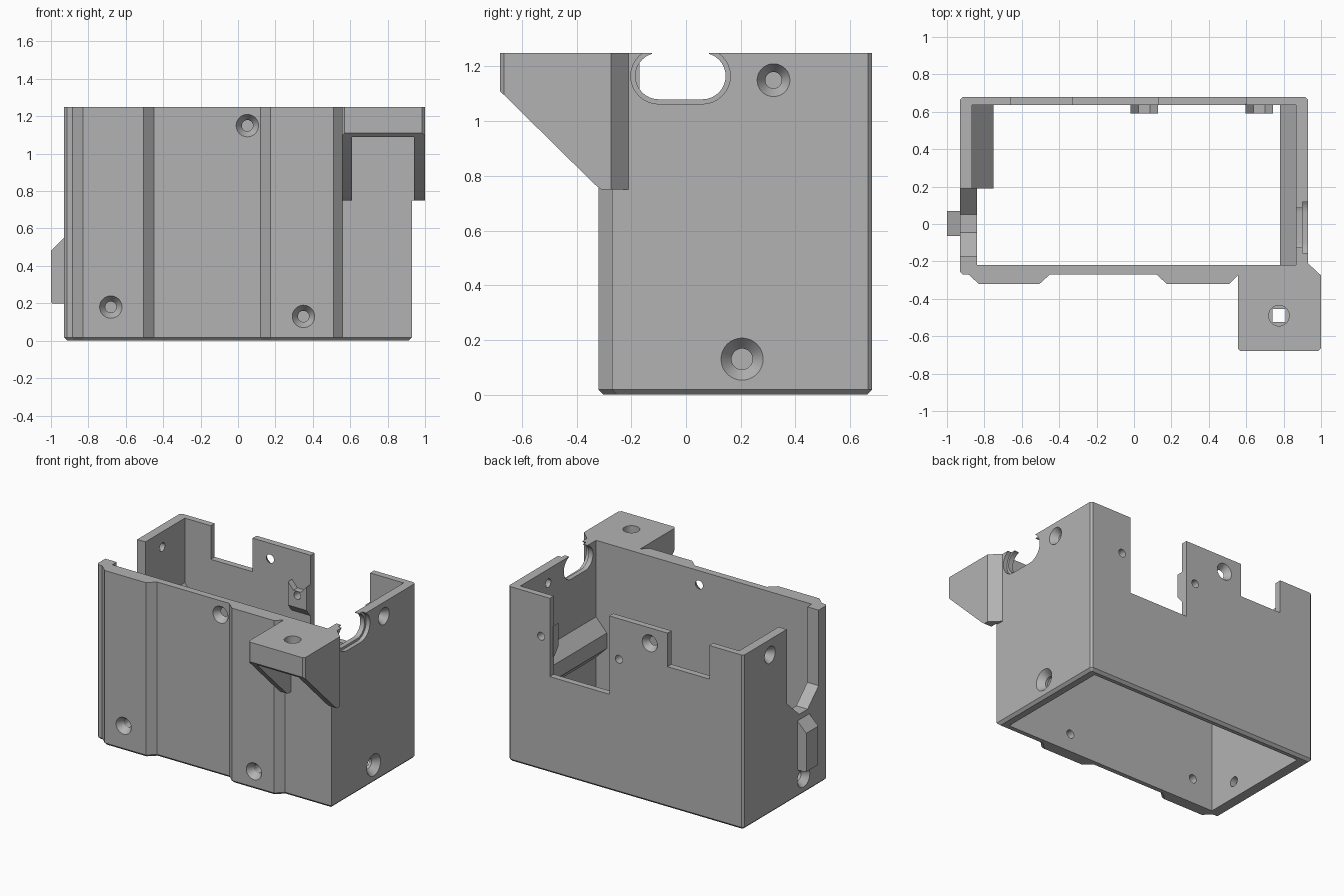
import bpy, bmesh, math
from mathutils import Matrix, Vector

cube = bpy.data.objects.get("Cube")
if cube:
    bpy.data.objects.remove(cube)

grey = bpy.data.materials.new("plain_grey")
grey.use_nodes = True
COLOUR = (0.45, 0.45, 0.45, 1)
grey.diffuse_color = COLOUR
grey.node_tree.nodes["Principled BSDF"].inputs["Base Color"].default_value = COLOUR

TOP = 1.25


def finish(name, bm):
    bmesh.ops.recalc_face_normals(bm, faces=bm.faces)
    mesh = bpy.data.meshes.new(name)
    bm.to_mesh(mesh)
    bm.free()
    mesh.materials.append(grey)
    ob = bpy.data.objects.new(name, mesh)
    bpy.context.scene.collection.objects.link(ob)
    return ob


def prism(name, pts, axis, lo, hi, chamfer=0):
    """Extrude a 2D outline along an axis: x takes (y, z), y takes (x, z), z takes (x, y)."""
    place = {"x": lambda a, b, t: (t, a, b),
             "y": lambda a, b, t: (a, t, b),
             "z": lambda a, b, t: (a, b, t)}[axis]
    bm = bmesh.new()
    base = bm.faces.new([bm.verts.new(place(a, b, lo)) for a, b in pts])
    rim = list(base.edges)
    ext = bmesh.ops.extrude_face_region(bm, geom=[base], use_keep_orig=True)
    shift = Vector(place(0, 0, hi - lo))
    bmesh.ops.translate(bm, verts=[v for v in ext["geom"] if isinstance(v, bmesh.types.BMVert)], vec=shift)
    bmesh.ops.recalc_face_normals(bm, faces=bm.faces)
    if chamfer:
        bmesh.ops.bevel(bm, geom=rim, offset=chamfer, segments=1, affect="EDGES")
    return finish(name, bm)


def box(name, x, y, z):
    return prism(name, [(x[0], y[0]), (x[1], y[0]), (x[1], y[1]), (x[0], y[1])], "z", *z)


def screw_hole(pos, inward, r_out, r_in):
    """Countersunk cutter: a cone at the surface, then a narrow shaft."""
    profile = [(r_out, -0.02), (r_out, 0), (r_in, 0.045), (r_in, 0.16)]
    bm = bmesh.new()
    n = 32
    rings = [[bm.verts.new((r * math.cos(math.tau * i / n), r * math.sin(math.tau * i / n), d))
              for i in range(n)] for r, d in profile]
    for a, b in zip(rings, rings[1:]):
        for i in range(n):
            j = (i + 1) % n
            bm.faces.new((a[i], a[j], b[j], b[i]))
    bm.faces.new(rings[0])
    bm.faces.new(rings[-1])
    turn = Vector(inward).to_track_quat("Z", "Y").to_matrix().to_4x4()
    bm.transform(Matrix.Translation(pos) @ turn)
    return finish("hole_cutter", bm)


def carve(ob, cutters, operation="DIFFERENCE"):
    for c in cutters:
        c.hide_render = True
        m = ob.modifiers.new("carve", "BOOLEAN")
        m.operation, m.object, m.solver = operation, c, "EXACT"
    bpy.context.view_layer.update()
    dg = bpy.context.evaluated_depsgraph_get()
    mesh = bpy.data.meshes.new_from_object(ob.evaluated_get(dg))
    ob.modifiers.clear()
    ob.data = mesh
    for c in cutters:
        bpy.data.objects.remove(c)


def stadium(r):
    """Rounded slot outline in (y, z)."""
    out = []
    for cy, start in ((0.06, -90), (-0.1, 90)):
        for i in range(17):
            a = math.radians(start + i * 180 / 16)
            out.append((cy + r * math.cos(a), 1.165 + r * math.sin(a)))
    return out


# Enclosure body with raised front panels
outline = [(-0.915, 0.68), (-0.93, 0.665), (-0.93, -0.255), (-0.915, -0.27), (-0.885, -0.27),
           (-0.83, -0.32), (-0.505, -0.32), (-0.45, -0.27), (0.12, -0.27), (0.175, -0.32),
           (0.51, -0.32), (0.56, -0.27), (0.93, -0.27), (0.93, 0.665), (0.915, 0.68)]
body = prism("enclosure_body", outline, "z", 0, TOP, chamfer=0.018)

cutters = [
    box("cavity", (-0.84, 0.865), (-0.22, 0.635), (-0.1, 1.4)),
    box("upper_recess", (-0.865, -0.8), (0.19, 0.635), (0.6, 1.4)),
    box("shallow_notch", (-0.66, -0.33), (0.6, 0.75), (1.01, 1.4)),
    box("deep_notch", (0.13, 0.6), (0.6, 0.75), (0.69, 1.4)),
    # Side slot with sloped foot
    prism("side_slot", [(0.19, 1.4), (0.19, 0.72), (0.05, 0.59), (-0.045, 0.59),
                        (-0.17, 0.71), (-0.17, 1.4)], "x", -1.1, -0.8),
    # Cable opening, stepped and open at the top
    prism("cable_slot", stadium(0.085), "x", 0.8, 1.1),
    prism("cable_rim", stadium(0.102), "x", 0.9, 1.1),
    box("cable_mouth", (0.8, 1.1), (-0.125, 0.085), (1.18, 1.4)),
]
for x, z in ((-0.68, 0.18), (0.35, 0.13)):
    cutters.append(screw_hole((x, -0.32, z), (0, 1, 0), 0.06, 0.03))
cutters.append(screw_hole((0.05, -0.27, 1.15), (0, 1, 0), 0.06, 0.03))
cutters.append(screw_hole((-0.19, 0.68, 1.14), (0, -1, 0), 0.06, 0.03))
for y, z, r in ((0.32, 1.15, 0.06), (0.205, 0.13, 0.077)):
    cutters.append(screw_hole((0.93, y, z), (-1, 0, 0), r, r / 2))
for y, z, r in ((0.38, 1.14, 0.06), (0.0, 0.12, 0.07)):
    cutters.append(screw_hole((-0.93, y, z), (1, 0, 0), r, r / 2))
BOSSES = ((0.055, 0.96), (0.67, 0.96))
for x, z in BOSSES:
    cutters.append(screw_hole((x, 0.68, z), (0, -1, 0), 0.028, 0.027))
carve(body, cutters)

# Inner support ribs
right_rib = prism("right_rib", [(0.88, 0.72), (0.78, 0.61), (0.78, 0.5), (0.88, 0.4)],
                  "y", -0.23, 0.645)
left_rib = prism("left_rib", [(-0.88, 0.79), (-0.865, 0.79), (-0.75, 0.65), (-0.75, 0.56), (-0.88, 0.43)],
                 "y", 0.19, 0.645)

# Back wall bosses with a V groove on top and a sloped underside
bosses = []
for x, z in BOSSES:
    w = 0.073
    boss = prism("screw_boss", [(x - w, 0.82), (x + w, 0.82), (x + w, 1.04), (x + 0.03, 0.99),
                                (x - 0.03, 0.99), (x - w, 1.04)], "y", 0.59, 0.645)
    carve(boss, [screw_hole((x, 0.68, z), (0, -1, 0), 0.028, 0.027),
                 prism("underside", [(0.58, 0.8), (0.58, 0.885), (0.64, 0.81)], "x", x - 0.2, x + 0.2)])
    bosses.append(boss)

# Side latch
latch = prism("side_latch", [(-0.92, 0.2), (-0.995, 0.2), (-1.0, 0.21), (-1.0, 0.48),
                             (-0.93, 0.55), (-0.92, 0.55)], "y", -0.065, 0.07)

# Mounting bracket with two gussets and a bolt hole
plate = [(0.57, -0.68), (0.985, -0.68), (1.0, -0.665), (1.0, -0.275), (0.93, -0.21),
         (0.92, -0.21), (0.92, -0.255), (0.555, -0.255), (0.555, -0.665)]
bracket = prism("mounting_bracket", plate, "z", 0.75, TOP)
bolt = screw_hole((0.775, -0.49, TOP + 0.05), (0, 0, -1), 0.055, 0.055)
bolt.scale.z = 1
carve(bracket, [
    prism("slope", [(-0.8, 0.6), (-0.8, 1.0), (-0.68, 1.11), (-0.335, 0.77), (-0.31, 0.75), (-0.31, 0.6)],
          "x", 0.4, 1.2),
    prism("gap", [(0.635, 0.6), (0.915, 0.6), (0.94, 0.63), (0.94, 1.09), (0.61, 1.09), (0.61, 0.63)],
          "y", -0.8, -0.262),
    bolt,
    box("bolt_clearance", (0.74, 0.81), (-0.525, -0.455), (1.0, 1.15)),
])

# Crisp edges with smooth round holes
bpy.ops.object.select_all(action="DESELECT")
for ob in [body, right_rib, left_rib, latch, bracket] + bosses:
    ob.select_set(True)
bpy.context.view_layer.objects.active = body
bpy.ops.object.shade_smooth_by_angle(angle=math.radians(25))
